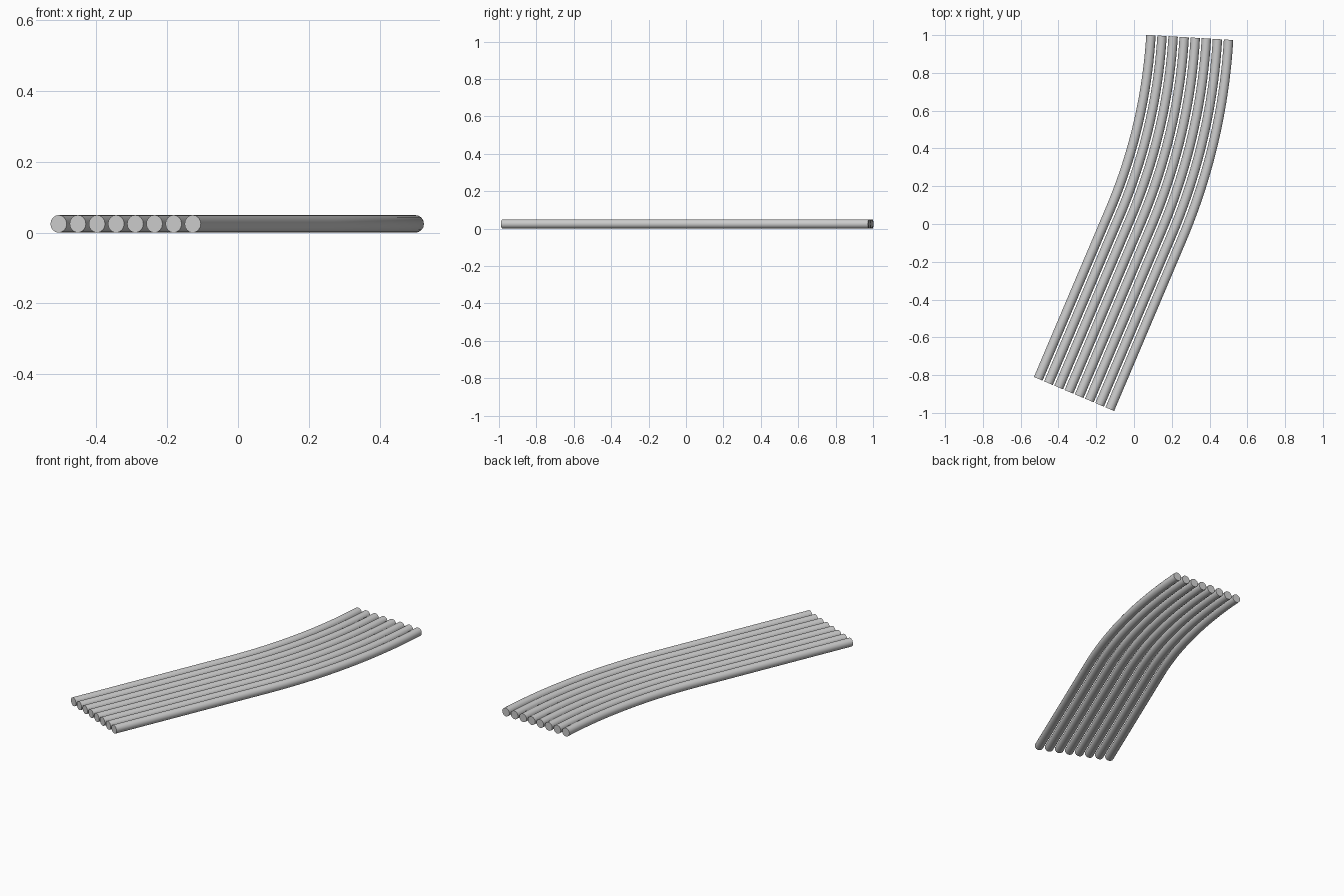
import bpy
from math import sin, cos, radians

if "Cube" in bpy.data.objects:
    bpy.data.objects.remove(bpy.data.objects["Cube"])

COUNT, PITCH, TUBE_R = 8, 0.0588, 0.0249
A0, A1 = radians(23), radians(3.4)      # heading at the straight end / curved end
STRAIGHT, BEND_R, STEPS = 0.972, 2.996, 20
START = (-0.3175, -0.90)


def rod_path(offset):
    """Straight run followed by a left-hand arc, shifted sideways by offset."""
    x, y = START[0] + offset * cos(A0), START[1] - offset * sin(A0)
    pts = [(x, y)]
    x, y = x + STRAIGHT * sin(A0), y + STRAIGHT * cos(A0)
    r = BEND_R + offset
    for i in range(STEPS + 1):
        a = A0 + (A1 - A0) * i / STEPS
        pts.append((x + r * (cos(a) - cos(A0)), y + r * (sin(A0) - sin(a))))
    return pts


def make_rod(name, pts):
    curve = bpy.data.curves.new(name, 'CURVE')
    curve.dimensions = '3D'
    curve.bevel_depth = TUBE_R
    curve.bevel_resolution = 6
    curve.use_fill_caps = True
    spline = curve.splines.new('POLY')
    spline.points.add(len(pts) - 1)
    for p, (x, y) in zip(spline.points, pts):
        p.co = (x, y, TUBE_R, 1)
    obj = bpy.data.objects.new(name, curve)
    bpy.context.collection.objects.link(obj)
    # Convert to mesh, smooth sides with sharp end caps
    bpy.ops.object.select_all(action='DESELECT')
    obj.select_set(True)
    bpy.context.view_layer.objects.active = obj
    bpy.ops.object.convert(target='MESH')
    bpy.ops.object.shade_smooth_by_angle(angle=radians(35))


# Row of parallel bent rods
for k in range(COUNT):
    make_rod(f"rod_{k + 1}", rod_path((k - (COUNT - 1) / 2) * PITCH))
